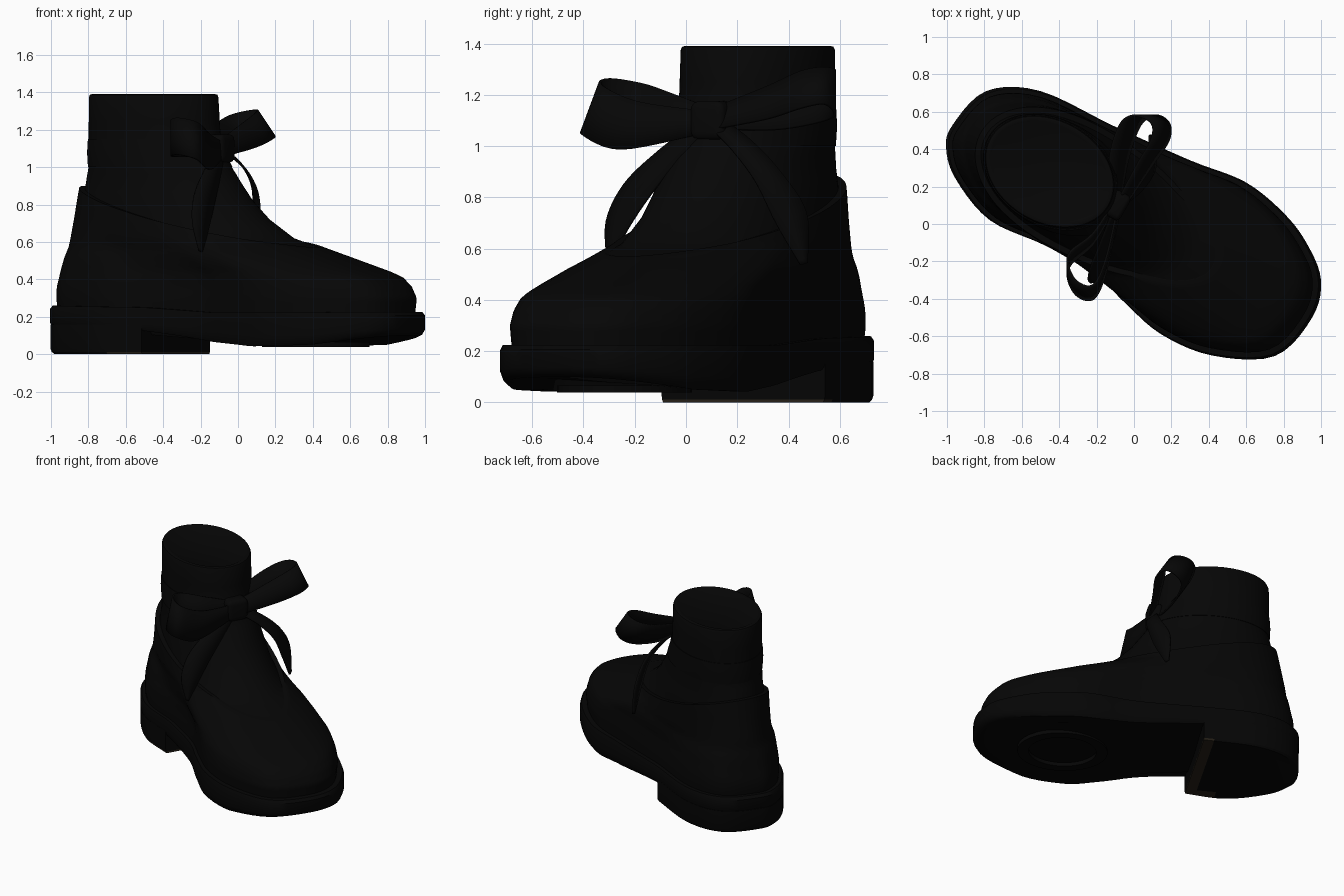
import bpy
import bmesh
from math import sin, cos, pi, atan2
from mathutils import Vector, Matrix

if "Cube" in bpy.data.objects:
    bpy.data.objects.remove(bpy.data.objects["Cube"])

TURN = Matrix.Rotation(-pi / 6, 4, 'Z')  # the shoe stands turned on the ground


def material(name, colour):
    m = bpy.data.materials.new(name)
    m.use_nodes = True
    m.diffuse_color = (*colour, 1)
    bsdf = m.node_tree.nodes["Principled BSDF"]
    bsdf.inputs["Base Color"].default_value = (*colour, 1)
    return m


BLACK = material("black leather", (.0018, .0018, .0018))
RUBBER = material("black rubber", (.0016, .0016, .0016))
BROWN = material("dark brown", (.02, .015, .009))


def finish(name, bm, mats, turn=True, angle=40):
    bmesh.ops.recalc_face_normals(bm, faces=bm.faces)
    mesh = bpy.data.meshes.new(name)
    if turn:
        bm.transform(TURN)
    bm.to_mesh(mesh)
    bm.free()
    ob = bpy.data.objects.new(name, mesh)
    bpy.context.collection.objects.link(ob)
    for m in mats:
        mesh.materials.append(m)
    bpy.ops.object.select_all(action='DESELECT')
    ob.select_set(True)
    bpy.context.view_layer.objects.active = ob
    bpy.ops.object.shade_smooth_by_angle(angle=angle * pi / 180)
    return ob


def loft(rings, caps=True):
    bm = bmesh.new()
    loops = [[bm.verts.new(p) for p in r] for r in rings]
    n = len(rings[0])
    for a, b in zip(loops, loops[1:]):
        for i in range(n):
            j = (i + 1) % n
            bm.faces.new((a[i], a[j], b[j], b[i]))
    if caps:
        bm.faces.new(loops[0][::-1])
        bm.faces.new(loops[-1])
    return bm


def smooth_path(pts, steps, closed=False):
    pts = [Vector(p) for p in pts]
    n, out = len(pts), []
    for i in range(n if closed else n - 1):
        a, b, c, d = [pts[k % n] if closed else pts[max(0, min(n - 1, k))]
                      for k in range(i - 1, i + 3)]
        for s in range(steps):
            t = s / steps
            out.append(.5 * (2 * b + (c - a) * t + (2 * a - 5 * b + 4 * c - d) * t * t
                             + (3 * b - a - 3 * c + d) * t ** 3))
    return out if closed else out + [pts[-1]]


def interp(x, table):
    if x <= table[0][0]:
        return table[0][1:]
    for a, b in zip(table, table[1:]):
        if x <= b[0]:
            t = (x - a[0]) / (b[0] - a[0])
            return [p + (q - p) * t for p, q in zip(a[1:], b[1:])]
    return table[-1][1:]


# Footprint, from heel round the outer side to the toe and back
footprint = smooth_path([(-1.105, -.03), (-1.04, .22), (-.79, .365), (-.35, .4), (.09, .445),
                         (.4, .492), (.66, .452), (.85, .373), (1.016, .24), (1.075, .04),
                         (1.005, -.235), (.714, -.4), (.42, -.438), (.167, -.389), (-.04, -.338),
                         (-.35, -.337), (-.677, -.368), (-.943, -.27), (-1.07, -.155)], 5, True)
unit = [((p.x + .012) / 1.087, p.y / .47) for p in footprint]
angles = [atan2(v, u) for u, v in unit]

# Upper: height, back, front, half width, blend from footprint to ellipse
BODY = [(.2, -1.05, 1.02, .43, 0), (.3, -1.065, 1.03, .438, 0), (.36, -1.062, 1, .435, 0),
        (.41, -1.05, .95, .43, .06), (.44, -1.045, .88, .42, .12), (.47, -1.04, .79, .415, .22),
        (.52, -1.03, .64, .4, .4), (.57, -1.015, .49, .375, .65), (.62, -1.01, .34, .36, .9),
        (.72, -.99, .19, .345, 1), (.82, -.97, .085, .335, 1), (.92, -.95, .01, .32, 1),
        (1, -.9, -.08, .285, 1), (1.1, -.9, -.145, .278, 1), (1.39, -.897, -.165, .275, 1)]


def surface(z, i, grow=0.0):
    back, front, wide, blend = interp(z, BODY)
    a = angles[i]
    u = unit[i][0] * (1 - blend) + cos(a) * blend
    v = unit[i][1] * (1 - blend) + sin(a) * blend
    mid, half = (back + front) / 2, (front - back) / 2
    return Vector((mid + u * (half + grow), .017 * blend + v * (wide + grow), z))


N = range(len(footprint))


def ring(z, grow=0.0):
    return [surface(z, i, grow) for i in N]


# Outer shell with a topline that drops towards the front
def topline(i):
    return .735 - .165 * cos(angles[i])


rows = [[surface(.2 + (topline(i) - .2) * s / 24, i) for i in N] for s in range(25)]
lip = [surface(topline(i), i, -.05) - Vector((0, 0, .004)) for i in N]
finish("shoe_shell", loft(rows + [lip], False), [BLACK])

# Ankle shaft, closed just below a soft rim
heights = [.5, .54, .57, .6, .62, .67, .72, .77, .82, .87, .92]
shaft = [ring(z, -.018 if z < .6 else -.032) for z in heights]
shaft += [ring(.96, -.015)] + [ring(z) for z in (1, 1.05, 1.1, 1.25, 1.375)]
shaft += [ring(1.387, -.005), ring(1.39, -.015), ring(1.388, -.03), ring(1.38, -.045)]
finish("ankle_shaft", loft(shaft), [BLACK])

# Ribbon wrapped round the ankle
wrap = [ring(1.0, -.01), ring(1.0, .004), ring(1.08, .008), ring(1.15, .004), ring(1.15, -.01)]
finish("ankle_ribbon", loft(wrap, False), [BLACK])


# Sole with a raised arch and toe spring
def under(u):
    return interp(u, [(-.45, .13), (-.2, .1), (.05, .065), (.35, .042), (.7, .05), (1.08, .1)])[0]


def over(u):
    return interp(u, [(-1.1, .26), (-.4, .25), (.05, .222), (1.08, .225)])[0]


sole = []
for side, t in ((.8, 0), (.96, 0), (.985, .1), (1, .3), (1, .86), (.985, 1), (.88, 1)):
    sole.append([(p.x * side, p.y * side, under(p.x) + (over(p.x) - under(p.x)) * t)
                 for p in footprint])
finish("sole", loft(sole), [RUBBER])

# Heel block: the footprint cut off at its front face, with a brown strip
# on the front and one side of its underside
block = [[(p.x * s, p.y * s, z) for p in footprint]
         for s, z in ((.975, 0), (.99, .012), (.998, .03), (.998, .16))]
bm = loft(block)


def cut(point, normal, clear=False):
    geom = bm.verts[:] + bm.edges[:] + bm.faces[:]
    return bmesh.ops.bisect_plane(bm, geom=geom, plane_co=point, plane_no=normal,
                                  clear_outer=clear)


cut((-.4, 0, 0), (1, 0, 0), True)
bmesh.ops.holes_fill(bm, edges=[e for e in bm.edges if e.is_boundary])
cut((-.47, 0, 0), (1, 0, 0))
cut((-.6, 0, 0), (1, 0, 0))
cut((0, -.28, 0), (0, 1, 0))
cut((0, 0, .012), (0, 0, 1))
for f in bm.faces:
    c = f.calc_center_median()
    low = c.z < .011 and abs(c.y) < .4
    if low and (c.x > -.47 or c.x > -.6 and c.y < -.28):
        f.material_index = 1
finish("heel_block", bm, [RUBBER, BROWN])

# Raised tread pad under the ball of the foot
circle = [2 * pi * j / 32 for j in range(32)]
pad = [[(.48 + .3 * k * cos(a), .25 * k * sin(a), z) for a in circle]
       for k, z in ((.75, .066), (.75, .039), (1, .039), (1, .066))]
finish("ball_tread", loft(pad, False), [RUBBER])


# Bow: flat ribbons swept along a path; each point also holds the ribbon width
def ribbon(name, pts, across):
    across = Vector(across).normalized()
    bm = bmesh.new()
    strips = []
    for p in smooth_path(pts, 6):
        c, w = Vector(p[:3]), p[3] / 2
        strips.append([bm.verts.new(c + across * w * k) for k in (-1, 0, 1)])
    for a, b in zip(strips, strips[1:]):
        for k in (0, 1):
            bm.faces.new((a[k], a[k + 1], b[k + 1], b[k]))
    ob = finish(name, bm, [BLACK], turn=False)
    thick = ob.modifiers.new("thickness", 'SOLIDIFY')
    thick.thickness = .012
    thick.offset = 0


ribbon("bow_loop_front", [(-.12, .08, 1.1, .1), (-.22, -.08, 1.13, .16), (-.35, -.2, 1.15, .2),
                          (-.32, -.33, 1.165, .21), (-.22, -.365, 1.14, .21),
                          (-.15, -.22, 1.08, .2), (-.09, .06, 1.09, .1)], (0, .35, .94))
ribbon("bow_loop_back", [(-.1, .12, 1.11, .1), (-.08, .35, 1.14, .18), (-.02, .53, 1.18, .2),
                         (.06, .58, 1.21, .2), (.14, .54, 1.235, .17), (.14, .45, 1.22, .17),
                         (.06, .32, 1.17, .15), (-.06, .12, 1.11, .1)], (-.55, 0, .83))
ribbon("bow_tail_front", [(-.1, .06, 1.08, .07), (-.14, -.07, .96, .12), (-.18, -.19, .83, .15),
                          (-.2, -.27, .69, .12), (-.2, -.3, .55, .02)], (.7, .65, -.3))
ribbon("bow_tail_back", [(-.06, .13, 1.08, .07), (.03, .22, 1, .09), (.09, .32, .88, .11),
                         (.1, .41, .72, .13), (.1, .46, .54, .03)], (-.25, .9, .3))

# Knot
bm = bmesh.new()
bmesh.ops.create_cube(bm, size=1)
bmesh.ops.bevel(bm, geom=bm.edges[:], offset=.22, segments=4, profile=.5, affect='EDGES')
bmesh.ops.scale(bm, vec=(.1, .15, .15), verts=bm.verts)
bmesh.ops.rotate(bm, matrix=Matrix.Rotation(-pi / 6, 3, 'Z'), verts=bm.verts)
bmesh.ops.translate(bm, vec=(-.09, .1, 1.1), verts=bm.verts)
finish("bow_knot", bm, [BLACK], turn=False)
